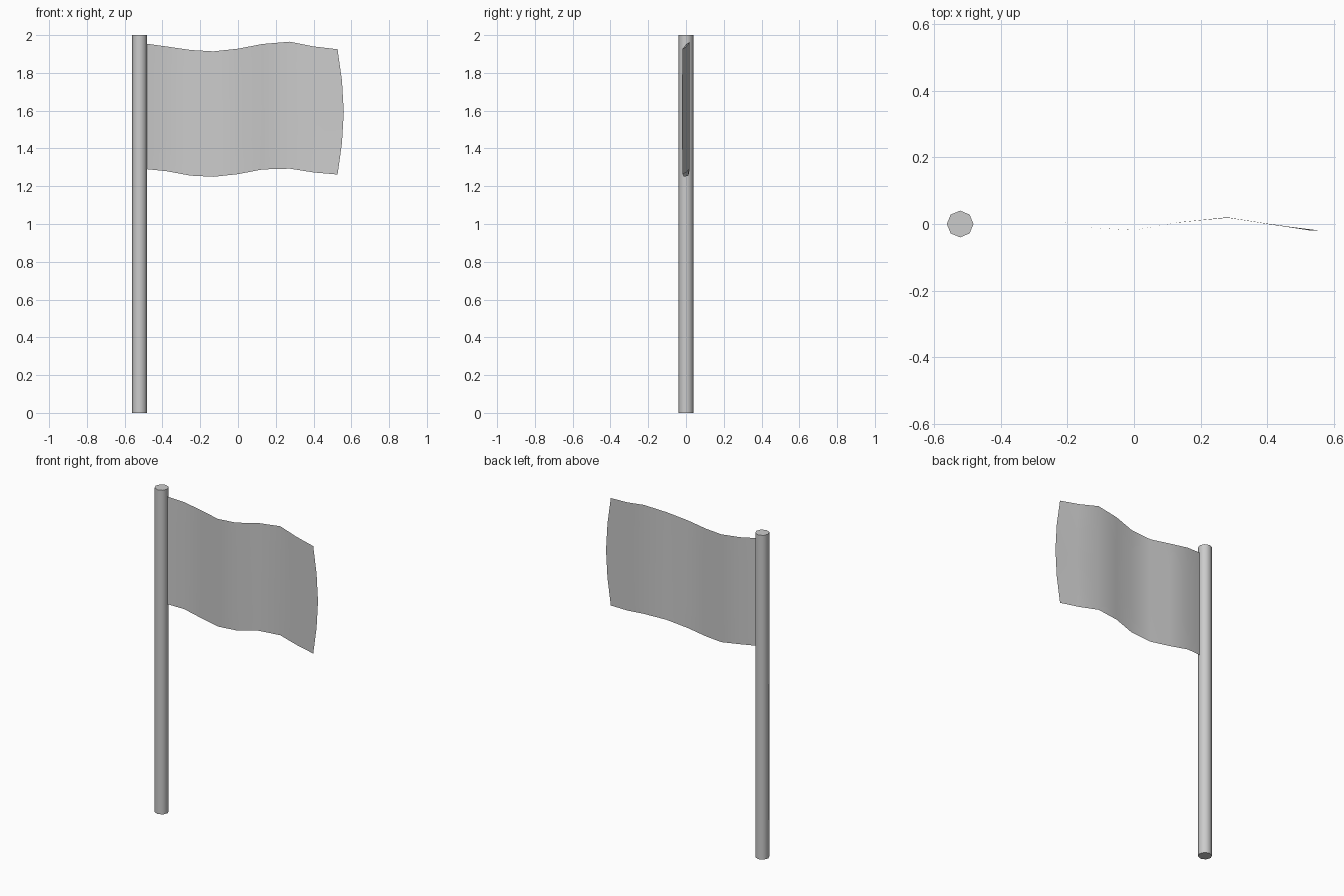
import bpy, bmesh, math

if "Cube" in bpy.data.objects:
    bpy.data.objects.remove(bpy.data.objects["Cube"])

# Pole: eight-sided cylinder
bpy.ops.mesh.primitive_cylinder_add(vertices=8, radius=0.04, depth=2, location=(-0.521, 0, 1))
pole = bpy.context.object
pole.name = "pole"
bpy.ops.object.shade_smooth_by_angle(angle=math.radians(50))

# Flag: thin sheet spanned between the wavy top and bottom edges
xs = [-0.51, -0.38, -0.25, -0.13, 0.0, 0.13, 0.275, 0.40, 0.527]
top = [1.958, 1.94, 1.921, 1.914, 1.928, 1.953, 1.965, 1.94, 1.925]
bottom = [1.293, 1.28, 1.256, 1.25, 1.264, 1.289, 1.293, 1.273, 1.262]
ROWS = 4


def ripple(x):
    return 0.02 * math.sin(math.pi * (x + 0.48) / 0.295)


bm = bmesh.new()
columns = []
for i, (x, zt, zb) in enumerate(zip(xs, top, bottom)):
    column = []
    for j in range(ROWS + 1):
        t = j / ROWS
        # free edge bulges outwards at mid height
        px = x + 0.033 * math.sin(math.pi * t) * (i / 8) ** 4
        column.append(bm.verts.new((px, ripple(px), zb + (zt - zb) * t)))
    columns.append(column)
for a, b in zip(columns, columns[1:]):
    for j in range(ROWS):
        bm.faces.new((a[j], b[j], b[j + 1], a[j + 1]))

mesh = bpy.data.meshes.new("flag")
bm.to_mesh(mesh)
bm.free()
mesh.polygons.foreach_set("use_smooth", [True] * len(mesh.polygons))
flag = bpy.data.objects.new("flag", mesh)
bpy.context.collection.objects.link(flag)
